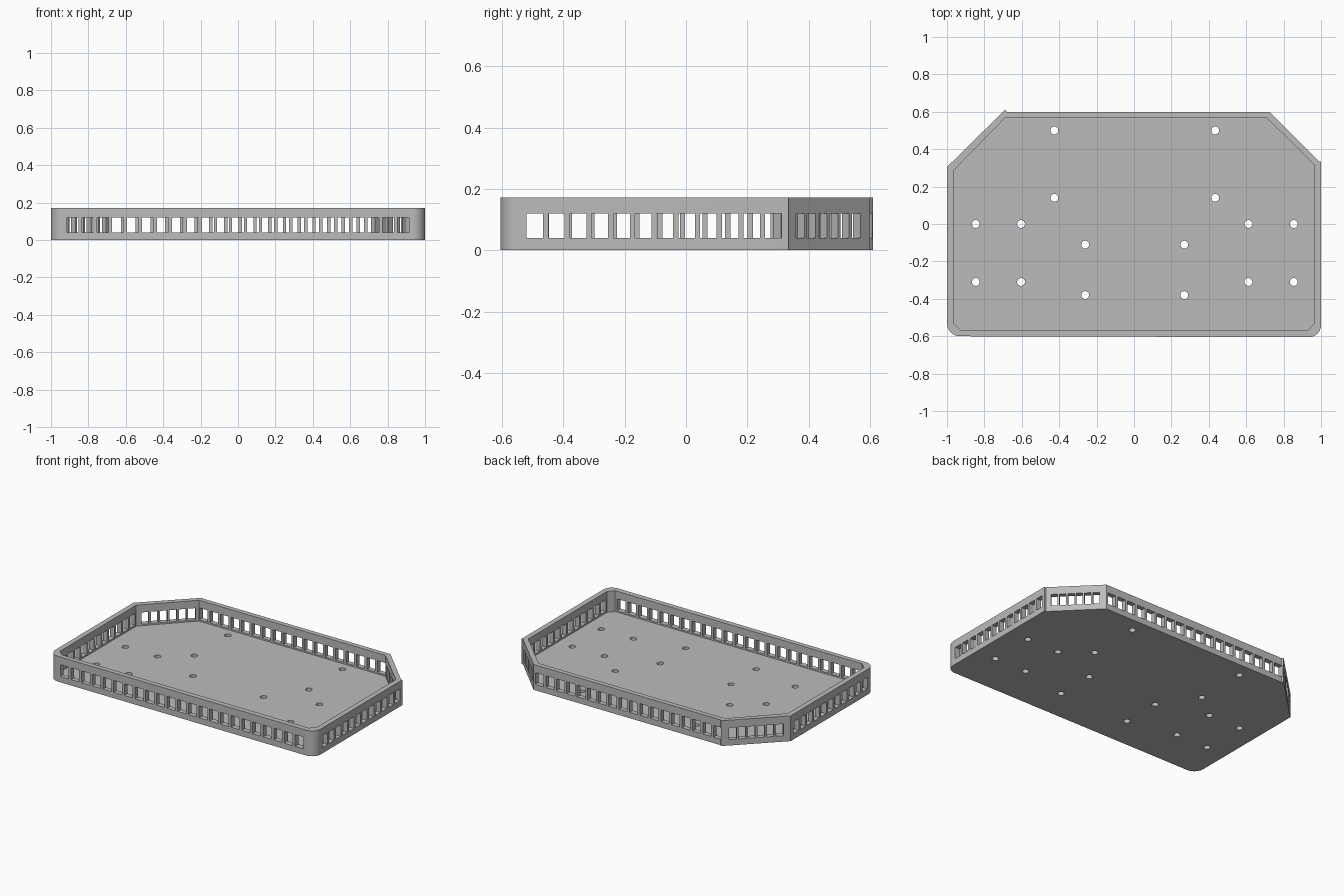
import bpy, bmesh, math
from mathutils import Vector, Matrix

cube = bpy.data.objects.get("Cube")
if cube:
    bpy.data.objects.remove(cube, do_unlink=True)

HEIGHT, FLOOR = 0.172, 0.03

grey = bpy.data.materials.new("plain_grey")
grey.use_nodes = True
COLOUR = (0.5, 0.5, 0.5, 1)
grey.diffuse_color = COLOUR
grey.node_tree.nodes["Principled BSDF"].inputs["Base Color"].default_value = COLOUR


def finish(name, bm):
    bmesh.ops.recalc_face_normals(bm, faces=bm.faces)
    mesh = bpy.data.meshes.new(name)
    bm.to_mesh(mesh)
    bm.free()
    mesh.materials.append(grey)
    obj = bpy.data.objects.new(name, mesh)
    bpy.context.collection.objects.link(obj)
    return obj


def prism(name, outline, low, high):
    bm = bmesh.new()
    base = [bm.verts.new((x, y, low)) for x, y in outline]
    top = [bm.verts.new((x, y, high)) for x, y in outline]
    bm.faces.new(base[::-1])
    bm.faces.new(top)
    for i in range(len(outline)):
        bm.faces.new((base[i - 1], base[i], top[i], top[i - 1]))
    return finish(name, bm)


def arc(cx, cy, radius, start, steps=10):
    return [(cx + radius * math.cos(math.radians(start + 90 * i / steps)),
             cy + radius * math.sin(math.radians(start + 90 * i / steps)))
            for i in range(steps + 1)]


def cut(target, cutter):
    mod = target.modifiers.new("cut", "BOOLEAN")
    mod.operation, mod.solver, mod.object = "DIFFERENCE", "EXACT", cutter
    bpy.context.view_layer.update()
    graph = bpy.context.evaluated_depsgraph_get()
    mesh = bpy.data.meshes.new_from_object(target.evaluated_get(graph))
    target.modifiers.clear()
    target.data = mesh
    bpy.data.objects.remove(cutter, do_unlink=True)


# Tray body: rounded front corners, bevelled back corners
outer = arc(-0.93, -0.53, 0.07, 180) + arc(0.935, -0.54, 0.065, 270)
outer += [(1.0, 0.335), (0.99, 0.335), (0.725, 0.6), (-0.68, 0.6),
          (-0.69, 0.61), (-1.0, 0.305)]
tray = prism("tray", outer, 0, HEIGHT)
inner = [(-0.965, -0.53), (-0.925, -0.568), (0.93, -0.568), (0.965, -0.53),
         (0.965, 0.315), (0.71, 0.567), (-0.69, 0.567), (-0.965, 0.285)]
cut(tray, prism("hollow", inner, FLOOR, HEIGHT + 0.1))

# Window rows: start, end, count, bar width
rows = [((-0.915, -0.585), (0.915, -0.585), 23, 0.018),
        ((-0.687, 0.585), (0.712, 0.585), 18, 0.018),
        ((0.983, -0.52), (0.983, 0.312), 12, 0.017),
        ((-0.983, -0.52), (-0.983, 0.275), 11, 0.017),
        ((-0.955, 0.3225), (-0.715, 0.5625), 6, 0.012),
        ((0.955, 0.3475), (0.745, 0.5575), 6, 0.012)]
for start, end, count, bar in rows:
    bm = bmesh.new()
    a, b = Vector(start), Vector(end)
    run = b - a
    pitch = (run.length + bar) / count
    turn = Matrix.Rotation(math.atan2(run.y, run.x), 4, "Z")
    for i in range(count):
        spot = a + run.normalized() * (i * pitch + (pitch - bar) / 2)
        place = Matrix.Translation((spot.x, spot.y, 0.08)) @ turn
        size = Matrix.Diagonal((pitch - bar, 0.06, 0.08, 1))
        bmesh.ops.create_cube(bm, size=1, matrix=place @ size)
    cut(tray, finish("windows", bm))

# Mounting holes through the floor, in mirrored pairs
bm = bmesh.new()
for x, y in [(0.43, 0.5), (0.43, 0.14), (0.608, 0), (0.85, 0), (0.608, -0.31),
             (0.85, -0.31), (0.265, -0.11), (0.265, -0.38)]:
    for side in (-1, 1):
        bmesh.ops.create_cone(bm, cap_ends=True, segments=20, radius1=0.021,
                              radius2=0.021, depth=0.2,
                              matrix=Matrix.Translation((side * x + 0.004, y, 0)))
cut(tray, finish("holes", bm))

# Smooth only the rounded corners and hole walls
bpy.ops.object.select_all(action="DESELECT")
tray.select_set(True)
bpy.context.view_layer.objects.active = tray
bpy.ops.object.shade_smooth_by_angle(angle=math.radians(30))
